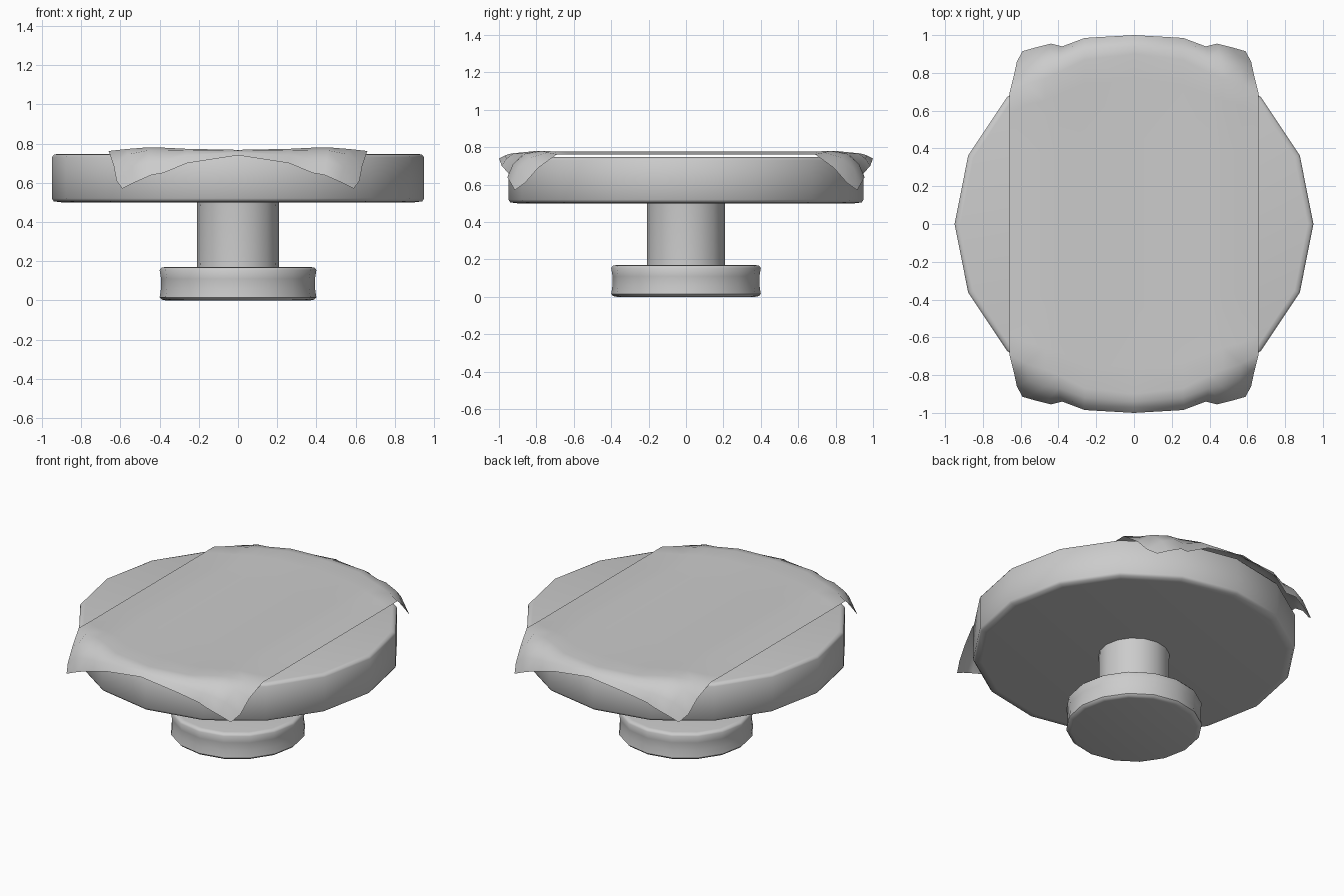
import bpy, bmesh, math

if "Cube" in bpy.data.objects:
    bpy.data.objects.remove(bpy.data.objects["Cube"])


def finish(name, bm, angle):
    bmesh.ops.recalc_face_normals(bm, faces=bm.faces[:])
    me = bpy.data.meshes.new(name)
    bm.to_mesh(me)
    bm.free()
    ob = bpy.data.objects.new(name, me)
    bpy.context.collection.objects.link(ob)
    bpy.ops.object.select_all(action='DESELECT')
    ob.select_set(True)
    bpy.context.view_layer.objects.active = ob
    bpy.ops.object.shade_smooth_by_angle(angle=math.radians(angle))
    return ob


def lathe(name, profile, sides=16):
    """Turn an (r, z) profile into a closed faceted solid."""
    bm = bmesh.new()
    rings = [[bm.verts.new((r * math.cos(2 * math.pi * i / sides),
                            r * math.sin(2 * math.pi * i / sides), z))
              for i in range(sides)] for r, z in profile]
    for a, b in zip(rings, rings[1:]):
        for i in range(sides):
            j = (i + 1) % sides
            bm.faces.new((a[i], a[j], b[j], b[i]))
    bm.faces.new(rings[0])
    bm.faces.new(rings[-1])
    return finish(name, bm, 50)


# Pedestal foot, column and round top with softened rims
lathe("foot", [(.37, 0), (.39, .004), (.40, .015), (.393, .06), (.393, .11),
               (.40, .155), (.39, .167), (.37, .17)])
lathe("column", [(.21, .16), (.208, .20), (.208, .47), (.21, .51)])
lathe("table_top", [(.90, .50), (.94, .505), (.95, .52), (.95, .73),
                    (.94, .743), (.92, .747)])

# Cloth runner: one quarter, columns from centre line to side edge;
# each runs over the rim and down to the hem
columns = [
    [(0, .90, .768), (0, .94, .765), (0, .97, .755), (0, 1.0, .74)],
    [(.26, .87, .773), (.26, .92, .768), (.265, .96, .74), (.26, .985, .70)],
    [(.40, .80, .78), (.395, .87, .765), (.39, .92, .71), (.38, .94, .65)],
    [(.47, .77, .78), (.46, .86, .765), (.45, .925, .71), (.44, .955, .64)],
    [(.57, .74, .772), (.56, .83, .745), (.54, .90, .68), (.52, .935, .605)],
    [(.66, .69, .762), (.635, .79, .69), (.62, .86, .61), (.59, .915, .57)],
]
flat_z = [.768, .77, .777, .776, .768, .76]
bm = bmesh.new()
grid = []
for col, z in zip(columns, flat_z):
    x, y, _ = col[0]
    pts = [(x, 0, z), (x, y * .5, z), (x, y * .85, z)] + col
    grid.append([bm.verts.new(p) for p in pts])
for a, b in zip(grid, grid[1:]):
    for i in range(len(a) - 1):
        bm.faces.new((a[i], b[i], b[i + 1], a[i + 1]))
cloth = finish("cloth_runner", bm, 60)
mirror = cloth.modifiers.new("mirror", 'MIRROR')
mirror.use_axis = (True, True, False)
